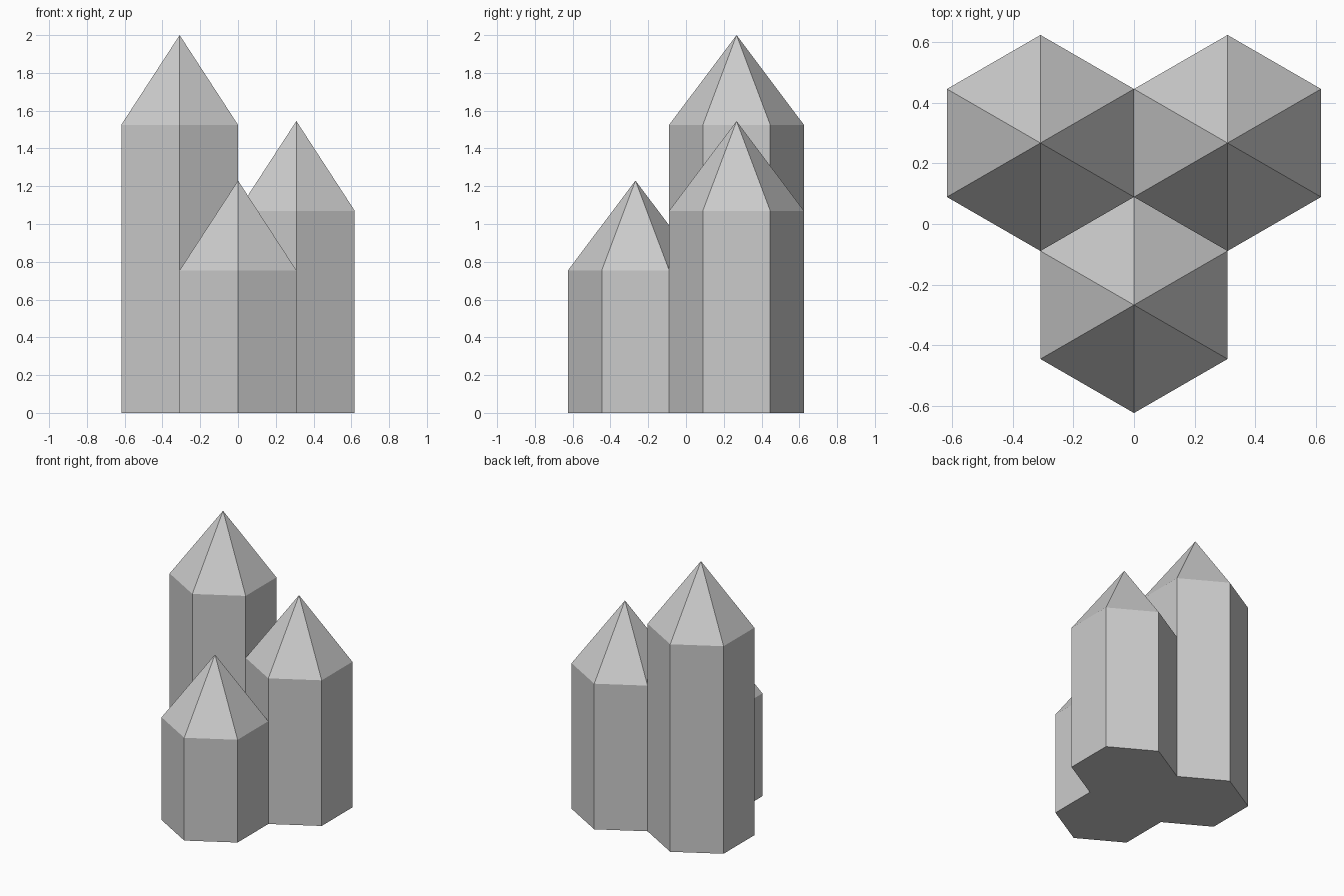
import bpy
import bmesh
import math

if "Cube" in bpy.data.objects:
    bpy.data.objects.remove(bpy.data.objects["Cube"])

HALF = 0.309                               # half width of a hexagon, flat to flat
R = HALF / math.cos(math.pi / 6)           # corner radius
ROW = 0.75 * R                             # row offset of the touching hexagons
TIP = 0.475                                # height of the pointed top


def tower(name, x, y, eave):
    """Closed hexagonal column with a six-sided point."""
    bm = bmesh.new()
    base = bmesh.ops.create_circle(bm, segments=6, radius=R, cap_ends=True)["verts"]
    for i, v in enumerate(base):
        a = math.pi / 2 + i * math.pi / 3
        v.co = (x + R * math.cos(a), y + R * math.sin(a), 0)
    # column
    ext = bmesh.ops.extrude_face_region(bm, geom=bm.faces[:], use_keep_orig=True)["geom"]
    for v in ext:
        if isinstance(v, bmesh.types.BMVert):
            v.co.z = eave
    # pointed top
    cap = [f for f in ext if isinstance(f, bmesh.types.BMFace)]
    tip = bmesh.ops.poke(bm, faces=cap)["verts"][0]
    tip.co.z = eave + TIP
    bmesh.ops.recalc_face_normals(bm, faces=bm.faces[:])
    mesh = bpy.data.meshes.new(name)
    bm.to_mesh(mesh)
    bm.free()
    obj = bpy.data.objects.new(name, mesh)
    bpy.context.collection.objects.link(obj)
    return obj


# three touching columns of falling height
cluster = tower("crystal_cluster", -HALF, ROW, 1.525)
others = [tower("middle_crystal", HALF, ROW, 1.07),
          tower("short_crystal", 0, -ROW, 0.755)]

# fuse them into one solid
bpy.context.view_layer.objects.active = cluster
for other in others:
    mod = cluster.modifiers.new("fuse", "BOOLEAN")
    mod.operation = "UNION"
    mod.solver = "EXACT"
    mod.object = other
    bpy.ops.object.modifier_apply(modifier=mod.name)
    bpy.data.objects.remove(other)

# clean the fused seams
bm = bmesh.new()
bm.from_mesh(cluster.data)
bmesh.ops.remove_doubles(bm, verts=bm.verts[:], dist=0.0005)
bmesh.ops.dissolve_limit(bm, angle_limit=0.01, verts=bm.verts[:], edges=bm.edges[:])
bm.to_mesh(cluster.data)
bm.free()
